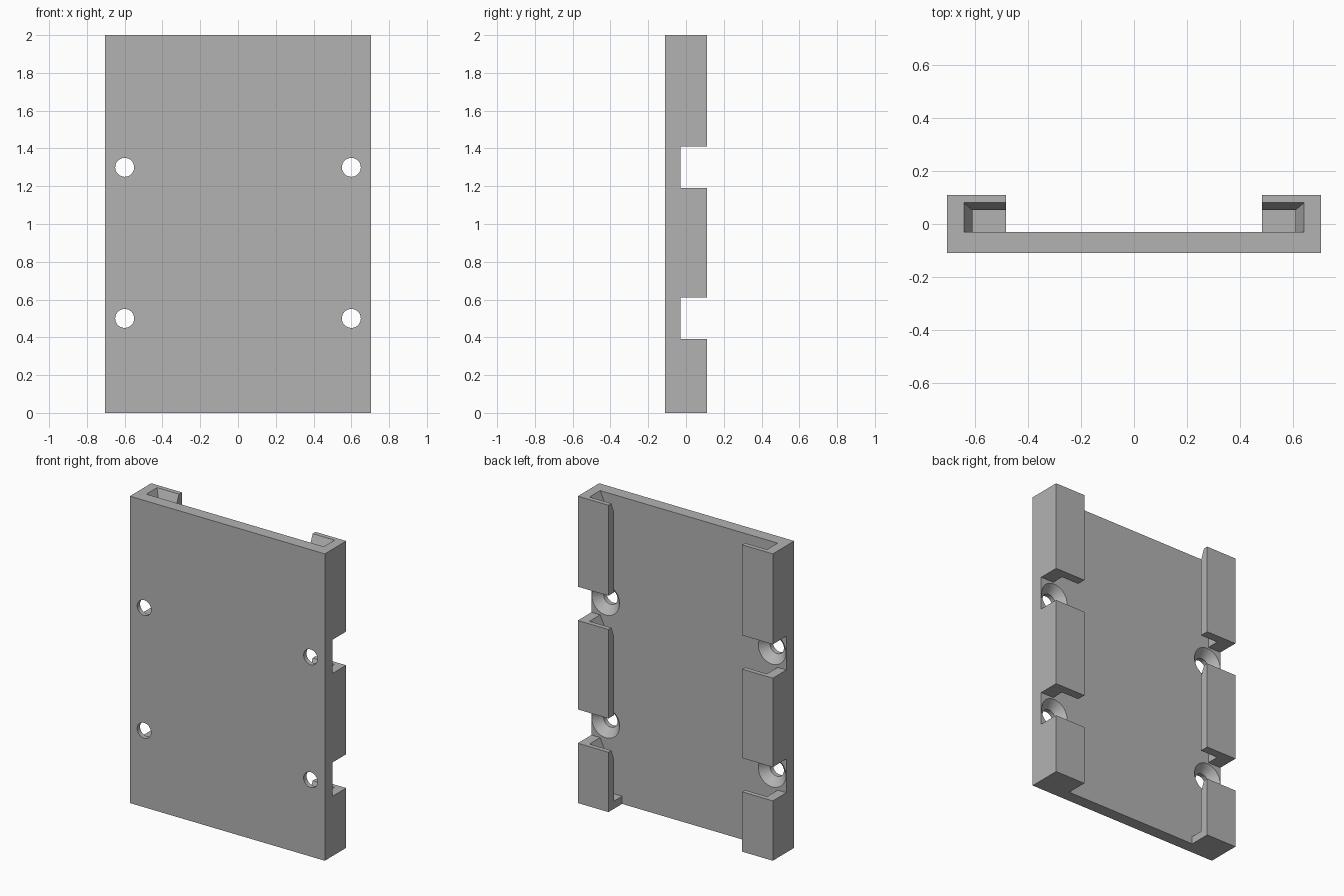
import bpy
import bmesh
import math

cube = bpy.data.objects.get("Cube")
if cube:
    bpy.data.objects.remove(cube, do_unlink=True)

HALF_W, HALF_D, HEIGHT = 0.703, 0.11, 2.0
FLOOR_Y = -0.03          # rear surface of the back plate
LIP_X = 0.482            # free edge of the rail lips
HOLE_X, HOLE_Z = 0.6, (0.5, 1.3)
NOTCH = 0.11             # half height of the gaps around the holes
LEAD_IN = 0.07           # height of the tapered entry on each rail
STOP_H = 0.05

grey = bpy.data.materials.new("plain grey")
grey.use_nodes = True
colour = (0.45, 0.45, 0.45, 1)
grey.diffuse_color = colour
grey.node_tree.nodes["Principled BSDF"].inputs["Base Color"].default_value = colour


def loft(name, rings):
    """Closed solid through rings of points with equal counts."""
    bm = bmesh.new()
    loops = [[bm.verts.new(p) for p in ring] for ring in rings]
    for a, b in zip(loops, loops[1:]):
        for i in range(len(a)):
            j = (i + 1) % len(a)
            bm.faces.new((a[i], a[j], b[j], b[i]))
    bm.faces.new(loops[0])
    bm.faces.new(loops[-1])
    bmesh.ops.recalc_face_normals(bm, faces=bm.faces)
    mesh = bpy.data.meshes.new(name)
    bm.to_mesh(mesh)
    bm.free()
    mesh.materials.append(grey)
    obj = bpy.data.objects.new(name, mesh)
    bpy.context.collection.objects.link(obj)
    return obj


def box(name, x0, x1, y0, y1, z0, z1):
    corners = ((x0, y0), (x1, y0), (x1, y1), (x0, y1))
    return loft(name, [[(x, y, z) for x, y in corners] for z in (z0, z1)])


def rail_ring(side, wall_x, lip_y, z):
    """Hooked cross-section of a rail at one height."""
    outline = ((HALF_W, FLOOR_Y), (HALF_W, HALF_D), (LIP_X, HALF_D),
               (LIP_X, lip_y), (wall_x, lip_y), (wall_x, FLOOR_Y))
    return [(side * x, y, z) for x, y in outline]


# Back plate with countersunk screw holes
plate = box("back_plate", -HALF_W, HALF_W, -HALF_D, FLOOR_Y, 0, HEIGHT)
hole_profile = ((0.05, -0.2), (0.05, -0.08), (0.12, -0.01))
for side in (-1, 1):
    for z in HOLE_Z:
        rings = []
        for r, y in hole_profile:
            angles = [math.tau * i / 48 for i in range(48)]
            rings.append([(side * HOLE_X + r * math.cos(a), y, z + r * math.sin(a))
                          for a in angles])
        cutter = loft("screw_hole_cutter", rings)
        cut = plate.modifiers.new("screw hole", 'BOOLEAN')
        cut.operation = 'DIFFERENCE'
        cut.solver = 'EXACT'
        cut.object = cutter
        bpy.ops.object.select_all(action='DESELECT')
        bpy.context.view_layer.objects.active = plate
        plate.select_set(True)
        bpy.ops.object.modifier_apply(modifier=cut.name)
        bpy.data.objects.remove(cutter, do_unlink=True)
bpy.ops.object.shade_smooth_by_angle(angle=math.radians(25))

# Hooked side rails, interrupted at the screw holes
spans = ((0, HOLE_Z[0] - NOTCH, "lower"),
         (HOLE_Z[0] + NOTCH, HOLE_Z[1] - NOTCH, "middle"),
         (HOLE_Z[1] + NOTCH, HEIGHT, "upper"))
for side, label in ((1, "left"), (-1, "right")):
    for z0, z1, level in spans:
        loft(f"{label}_{level}_rail", [rail_ring(side, 0.608, 0.052, z0),
                                       rail_ring(side, 0.608, 0.052, z1 - LEAD_IN),
                                       rail_ring(side, 0.64, 0.08, z1)])
    # Stop closing the bottom of the channel
    xs = sorted((side * LIP_X, side * 0.608))
    box(f"{label}_bottom_stop", xs[0], xs[1], FLOOR_Y, 0.052, 0, STOP_H)
